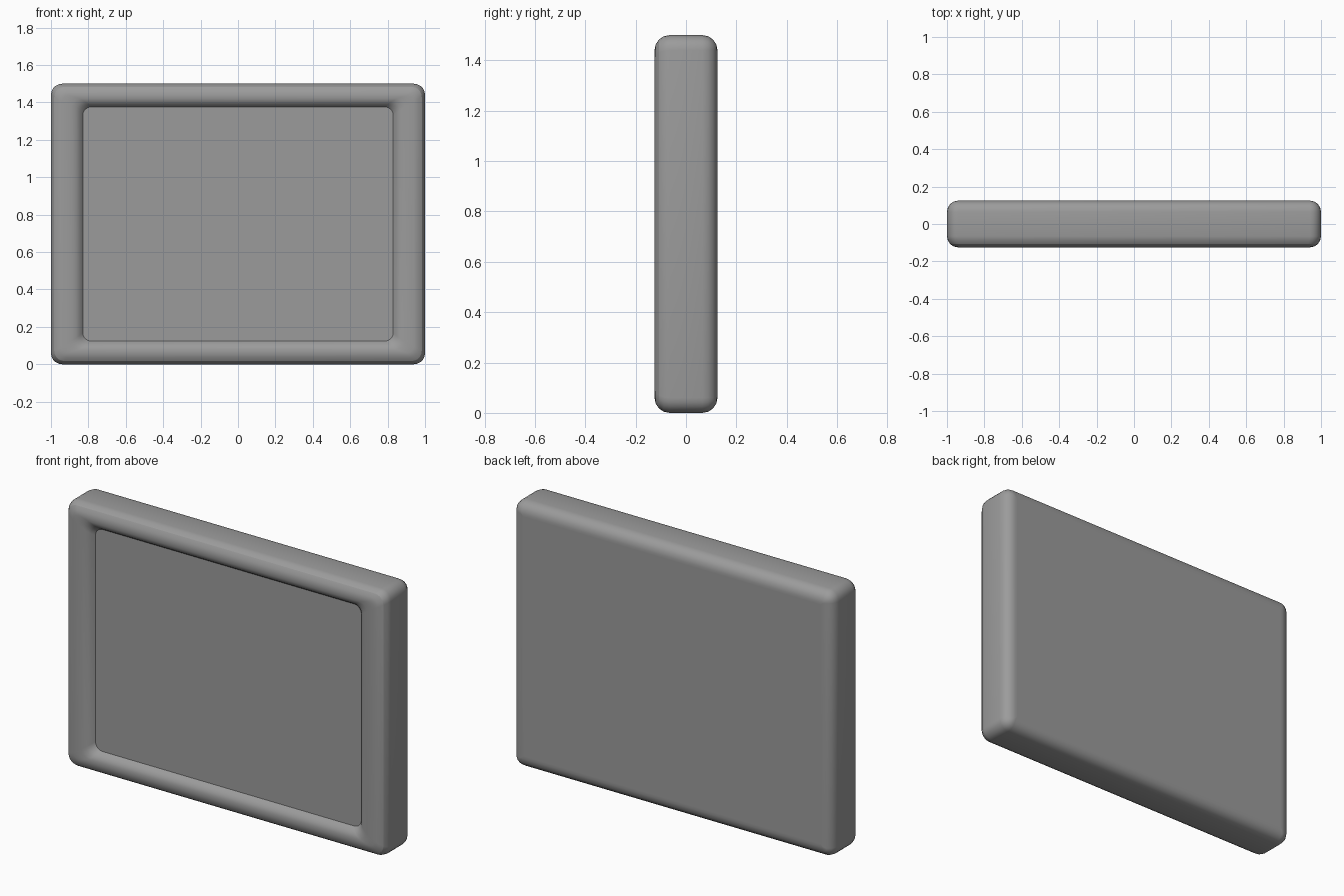
import bpy, bmesh, math

if "Cube" in bpy.data.objects:
    bpy.data.objects.remove(bpy.data.objects["Cube"])

W, H = 1.0, 0.75          # half width, half height
SEG = 5                   # corner segments

grey = bpy.data.materials.new("dark_grey")
grey.diffuse_color = (0.33, 0.33, 0.33, 1)
grey.use_nodes = True
grey.node_tree.nodes["Principled BSDF"].inputs["Base Color"].default_value = grey.diffuse_color


def rounded_ring(bm, half_w, half_h, r, y):
    """Rounded rectangle loop in the xz plane."""
    ring = []
    for i, (sx, sz) in enumerate([(1, 1), (-1, 1), (-1, -1), (1, -1)]):
        for k in range(SEG + 1):
            a = math.pi / 2 * (i + k / SEG)
            ring.append(bm.verts.new((sx * (half_w - r) + r * math.cos(a), y,
                                      H + sz * (half_h - r) + r * math.sin(a))))
    return ring


def loft(name, rings, cap_end=True, seam=None):
    """Skin the rings; an optional ring index becomes a sharp seam."""
    bm = bmesh.new()
    loops = [rounded_ring(bm, *r) for r in rings]
    n = len(loops[0])
    for a, b in zip(loops, loops[1:]):
        for i in range(n):
            j = (i + 1) % n
            bm.faces.new((a[i], a[j], b[j], b[i]))
    bm.faces.new(loops[0])
    if cap_end:
        bm.faces.new(loops[-1])
    if seam is not None:
        s = loops[seam]
        for i in range(n):
            bm.edges.get((s[i], s[(i + 1) % n])).smooth = False
    bmesh.ops.recalc_face_normals(bm, faces=bm.faces)
    me = bpy.data.meshes.new(name)
    bm.to_mesh(me)
    bm.free()
    me.materials.append(grey)
    ob = bpy.data.objects.new(name, me)
    bpy.context.collection.objects.link(ob)
    bpy.ops.object.select_all(action='DESELECT')
    ob.select_set(True)
    bpy.context.view_layer.objects.active = ob
    bpy.ops.object.shade_smooth_by_angle(angle=math.radians(35))
    return ob


# frame: flat back, rounded back edge, sides, rounded front lip, inner slope
R = 0.06
rings = [(W - R - 0.015, H - R - 0.015, 0.004, 0.125)]
for k in range(5):        # back edge
    a = math.pi / 2 * (1 - k / 4)
    d = R * (1 - math.cos(a))
    rings.append((W - d, H - d, max(R - d, 0.004), 0.125 - R + R * math.sin(a)))
for k in range(5):        # front edge
    a = math.pi / 2 * k / 4
    d = R * (1 - math.cos(a))
    rings.append((W - d, H - d, R - d * 0.4, -0.125 + R - R * math.sin(a)))
# inner lip as (x inset, z inset, y)
for dx, dz, y in [(0.11, 0.08, -0.124), (0.135, 0.096, -0.118),
                  (0.155, 0.111, -0.105), (0.17, 0.124, -0.085)]:
    rings.append((W - dx, H - dz, 0.045, y))
loft("frame", rings, cap_end=False, seam=8)

# flat recessed front panel
loft("front_panel", [(W - 0.17, H - 0.124, 0.045, -0.07),
                     (W - 0.17, H - 0.124, 0.045, -0.085)])
